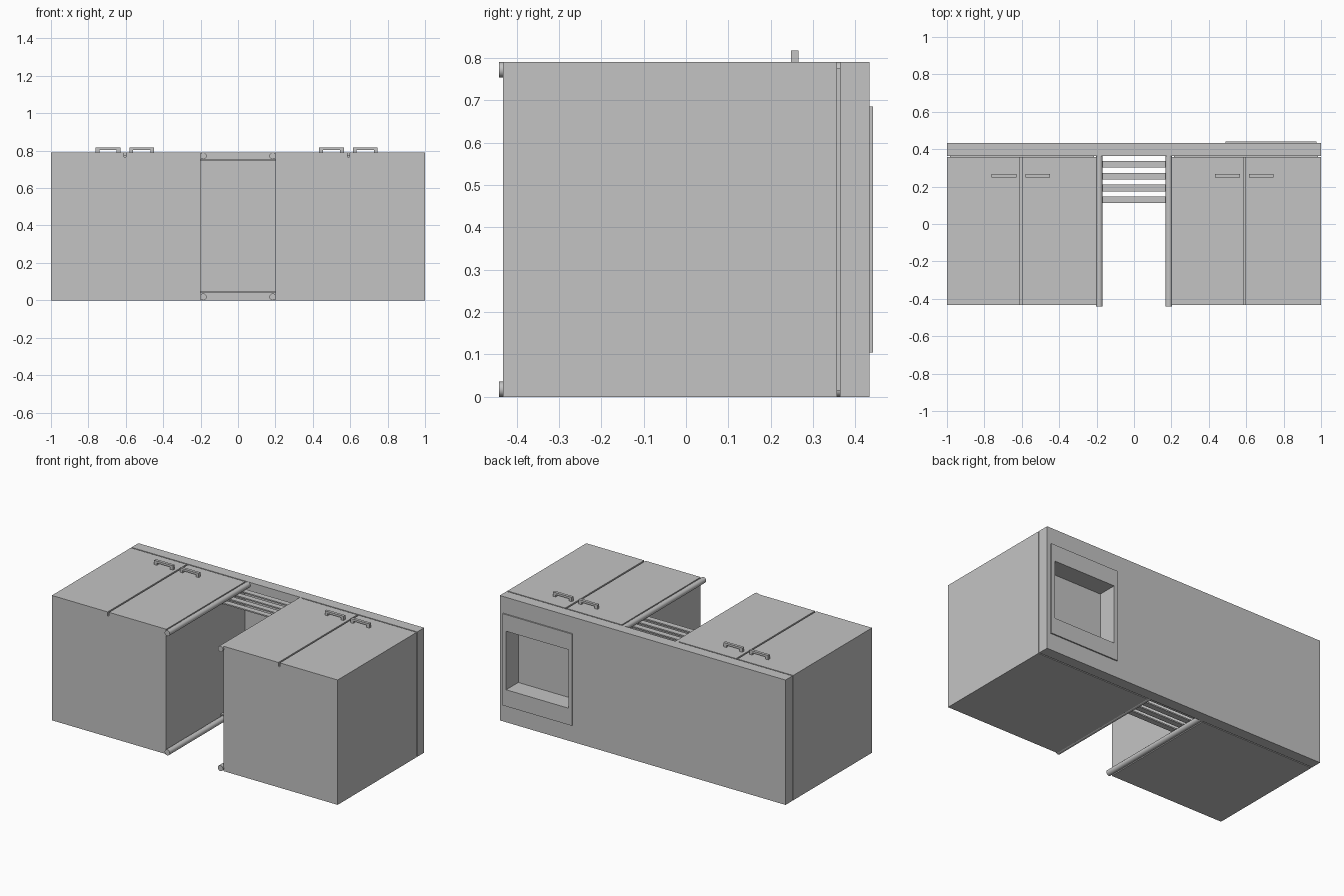
import bpy
import bmesh
from mathutils import Vector

cube = bpy.data.objects.get("Cube")
if cube:
    bpy.data.objects.remove(cube, do_unlink=True)

grey = bpy.data.materials.new("plain_grey")
grey.use_nodes = True
colour = (0.55, 0.55, 0.55, 1)
grey.diffuse_color = colour
grey.node_tree.nodes["Principled BSDF"].inputs["Base Color"].default_value = colour

WIDTH, HEIGHT = 1.0, 0.79      # half width and full height of the unit
FRONT, GAP, SLAB, BACK = -0.432, 0.357, 0.364, 0.433


def finish(name, bm):
    bmesh.ops.recalc_face_normals(bm, faces=bm.faces)
    mesh = bpy.data.meshes.new(name)
    bm.to_mesh(mesh)
    bm.free()
    mesh.materials.append(grey)
    obj = bpy.data.objects.new(name, mesh)
    bpy.context.collection.objects.link(obj)
    return obj


def add_box(bm, x, y, z):
    verts = bmesh.ops.create_cube(bm, size=1)["verts"]
    for v in verts:
        v.co = Vector([(lo + hi) / 2 + c * (hi - lo)
                       for c, (lo, hi) in zip(v.co, (x, y, z))])


def box(name, x, y, z):
    bm = bmesh.new()
    add_box(bm, x, y, z)
    return finish(name, bm)


def cut(target, cutter):
    cutter.hide_render = True
    cutter.hide_viewport = True
    mod = target.modifiers.new("opening", 'BOOLEAN')
    mod.operation = 'DIFFERENCE'
    mod.solver = 'EXACT'
    mod.object = cutter


def handle(name, x):
    # Slim grip carried by two end posts
    half, y = 0.066, (0.248, 0.266)
    bm = bmesh.new()
    add_box(bm, (x - half, x + half), y, (0.804, 0.817))
    for s in (-1, 1):
        px = x + s * (half - 0.01)
        add_box(bm, (px - 0.01, px + 0.01), y, (HEIGHT - 0.002, 0.806))
    return finish(name, bm)


def rail(name, x, z):
    bm = bmesh.new()
    bmesh.ops.create_cone(bm, cap_ends=True, segments=20,
                          radius1=0.018, radius2=0.018, depth=1)
    for v in bm.verts:
        a, b, t = v.co
        v.co = (x + a, -0.442 + (t + 0.5) * (SLAB + 0.442), z + b)
    obj = finish(name, bm)
    for p in obj.data.polygons:
        p.use_smooth = len(p.vertices) == 4
    return obj


# Sink opening and worktop
hole_x, hole_z = (0.515, 0.95), (0.21, 0.58)
frame_x, frame_z = (0.49, 0.975), (0.105, 0.685)
floor_y = 0.32
worktop = box("worktop", (-WIDTH, WIDTH), (SLAB, BACK), (0, HEIGHT))
sink_frame = box("sink_frame", frame_x, (BACK - 0.002, 0.441), frame_z)
opening = box("sink_cutter", hole_x, (floor_y, 0.5), hole_z)
cut(worktop, opening)
cut(sink_frame, opening)

# Cabinets with paired doors, handles and the recessed joint below the worktop
door_z = 0.765
for side, s in (("left", 1), ("right", -1)):
    inner, outer, split = (0.2, WIDTH, 0.59) if s > 0 else (-0.2, -WIDTH, -0.605)
    x = tuple(sorted((inner, outer)))
    carcass = box(side + "_cabinet", x, (FRONT, GAP), (0, door_z))
    joint = box(side + "_joint", (x[0] + 0.015, x[1] - 0.015),
                (GAP - 0.002, SLAB + 0.002), (0.015, HEIGHT - 0.015))
    if s > 0:
        cut(carcass, opening)
        cut(joint, opening)
    doors = ((x[0], split - 0.005), (split + 0.005, x[1]))
    for label, door in zip(("a", "b"), doors):
        box(f"{side}_door_{label}", door, (FRONT, GAP), (door_z, HEIGHT))
    for label, k in (("a", -1), ("b", 1)):
        handle(f"{side}_handle_{label}", split + k * 0.09)
    for level, z in (("top", HEIGHT - 0.018), ("bottom", 0.018)):
        rail(f"{side}_{level}_rail", s * 0.186, z)

# Slats bridging the rails
for level, z in (("top", 0.75), ("bottom", 0.042)):
    for i in range(4):
        y = 0.13 + i * 0.063
        box(f"{level}_slat_{i + 1}", (-0.2, 0.2), (y - 0.018, y + 0.018),
            (z - 0.004, z + 0.004))
